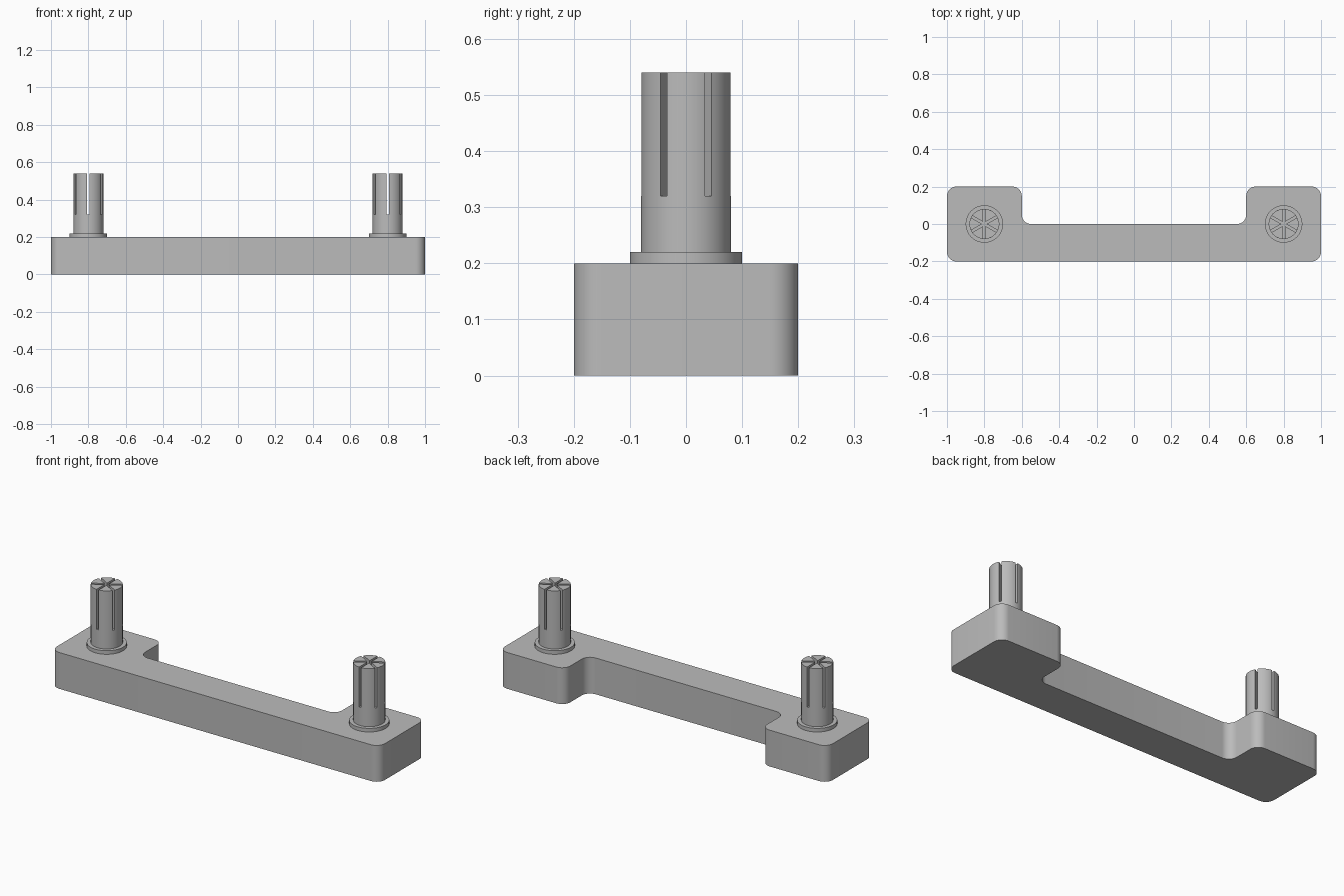
import bpy, bmesh
from math import pi, sin, cos, asin, radians
from mathutils import Vector

cube = bpy.data.objects.get("Cube")
if cube:
    bpy.data.objects.remove(cube, do_unlink=True)

grey = bpy.data.materials.new("plain grey")
grey.use_nodes = True
colour = (0.5, 0.5, 0.5, 1)
grey.diffuse_color = colour
grey.node_tree.nodes["Principled BSDF"].inputs["Base Color"].default_value = colour


def prisms(name, outlines, z0, z1, location=(0, 0, 0)):
    """Extrude flat anticlockwise outlines from z0 up to z1."""
    bm = bmesh.new()
    for outline in outlines:
        low = [bm.verts.new((x, y, z0)) for x, y in outline]
        high = [bm.verts.new((x, y, z1)) for x, y in outline]
        bm.faces.new(low[::-1])
        bm.faces.new(high)
        n = len(outline)
        for i in range(n):
            j = (i + 1) % n
            bm.faces.new((low[i], low[j], high[j], high[i]))
    mesh = bpy.data.meshes.new(name)
    bm.to_mesh(mesh)
    bm.free()
    mesh.materials.append(grey)
    obj = bpy.data.objects.new(name, mesh)
    obj.location = location
    bpy.context.collection.objects.link(obj)
    bpy.ops.object.select_all(action='DESELECT')
    obj.select_set(True)
    bpy.context.view_layer.objects.active = obj
    bpy.ops.object.shade_smooth_by_angle(angle=radians(30))
    return obj


def arc(radius, start, end, steps):
    return [(radius * cos(start + (end - start) * i / steps),
             radius * sin(start + (end - start) * i / steps)) for i in range(steps + 1)]


def rounded(corners, radius, steps=10):
    """Round every right-angled corner, convex or concave."""
    points = []
    for i, corner in enumerate(corners):
        p = Vector(corner)
        a = (Vector(corners[i - 1]) - p).normalized() * radius
        b = (Vector(corners[(i + 1) % len(corners)]) - p).normalized() * radius
        for k in range(steps + 1):
            t = k / steps * pi / 2
            points.append(p + a * (1 - sin(t)) + b * (1 - cos(t)))
    return points


# Bar with a square tab at each end
half = [(1, -0.2), (1, 0.2), (0.6, 0.2), (0.6, 0)]
outline = half + [(-x, y) for x, y in reversed(half)]
prisms("base_bar", [rounded(outline, 0.05)], 0, 0.2)

# Split pegs: collar, solid shank and six prongs between three crossing slots
R, SLOT = 0.08, 0.0065
inset = asin(SLOT / R)
prongs = []
for k in range(6):
    mid = k * pi / 3
    apex = (2 * SLOT * cos(mid), 2 * SLOT * sin(mid))
    prongs.append([apex] + arc(R, mid - pi / 6 + inset, mid + pi / 6 - inset, 10))

for side, x in (("left", 0.8), ("right", -0.8)):
    spot = (x, 0, 0)
    prisms(side + "_collar", [arc(0.1, 0, 2 * pi, 64)[:-1]], 0.2, 0.22, spot)
    prisms(side + "_shank", [arc(R, 0, 2 * pi, 64)[:-1]], 0.22, 0.32, spot)
    prisms(side + "_prongs", prongs, 0.32, 0.54, spot)
